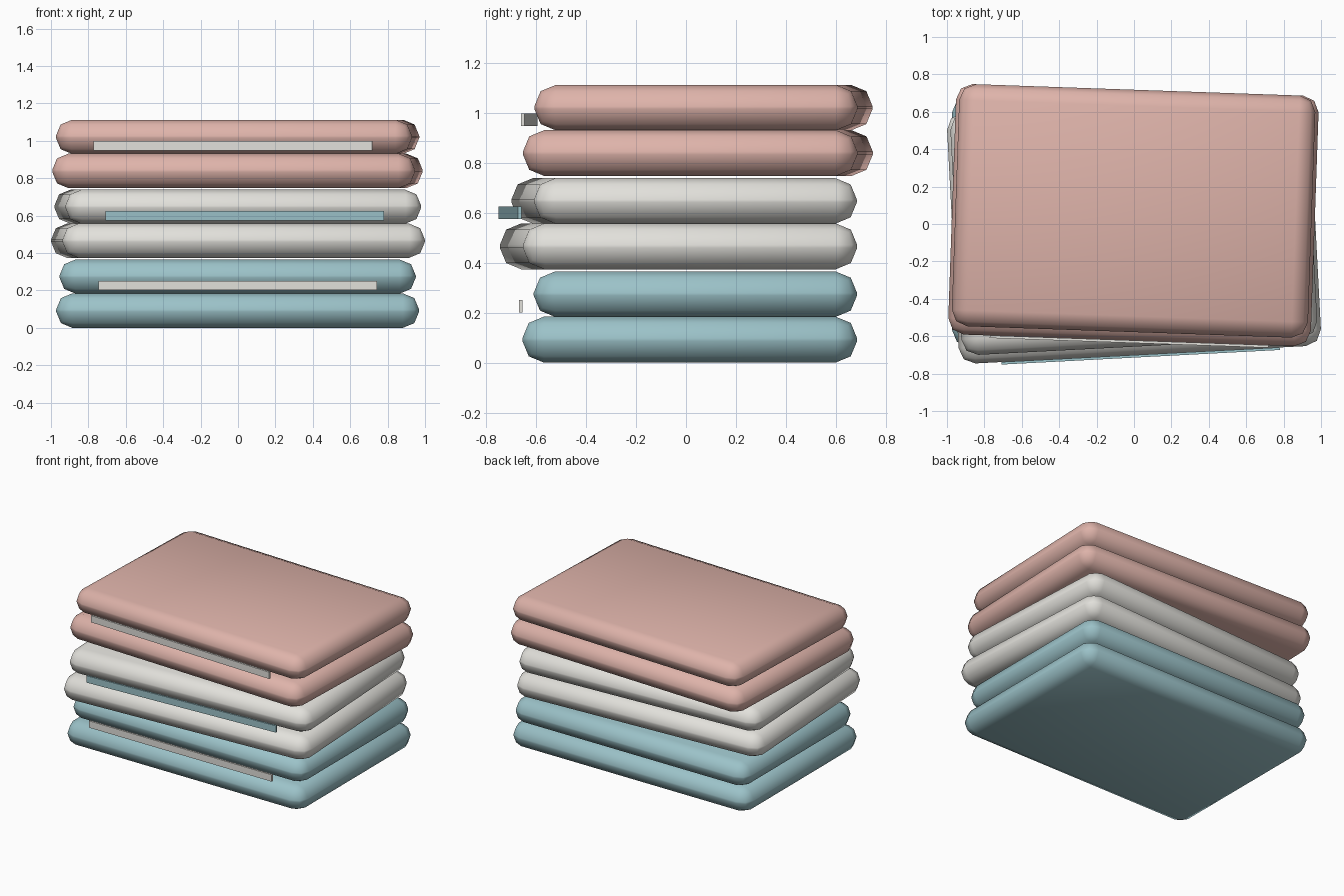
import bpy, math
from mathutils import Matrix, Vector

if "Cube" in bpy.data.objects:
    bpy.data.objects.remove(bpy.data.objects["Cube"])


def material(name, rgb):
    m = bpy.data.materials.new(name)
    m.diffuse_color = (*rgb, 1)
    m.use_nodes = True
    m.node_tree.nodes["Principled BSDF"].inputs["Base Color"].default_value = m.diffuse_color
    return m


BLUE = material("blue_cotton", (0.33, 0.54, 0.58))
CREAM = material("cream_cotton", (0.76, 0.75, 0.71))
PINK = material("pink_cotton", (0.73, 0.45, 0.40))


def box(name, size, centre, place, mat, bevel=0):
    bpy.ops.mesh.primitive_cube_add(size=1)
    ob = bpy.context.object
    ob.name = name
    ob.data.transform(Matrix.Diagonal((*size, 1)))
    ob.matrix_world = place @ Matrix.Translation(Vector(centre))
    ob.data.materials.append(mat)
    if bevel:
        mod = ob.modifiers.new("soft_edges", 'BEVEL')
        mod.width = bevel
        mod.segments = 2
        mod.limit_method = 'NONE'
        ob.data.shade_smooth()
    return ob


def towel(name, mat, band_mat, offset, z, angle):
    place = (Matrix.Translation((offset[0], offset[1], z))
             @ Matrix.Rotation(math.radians(angle), 4, 'Z'))
    # two folded layers, the upper one set back from the front
    box(name + "_lower_fold", (1.94, 1.34, 0.184), (0, 0, 0.092), place, mat, 0.086)
    box(name + "_upper_fold", (1.905, 1.295, 0.182), (0, 0.0225, 0.274), place, mat, 0.086)
    # thin woven band along the front
    box(name + "_band", (1.49, 0.014, 0.05), (0, -0.6765, 0.226), place, band_mat)


towel("bottom_towel", BLUE, CREAM, (-0.002, 0.015), 0.0, 0)
towel("middle_towel", CREAM, BLUE, (0.0, -0.03), 0.3735, 3)
towel("top_towel", PINK, CREAM, (-0.003, 0.0475), 0.747, -2)
